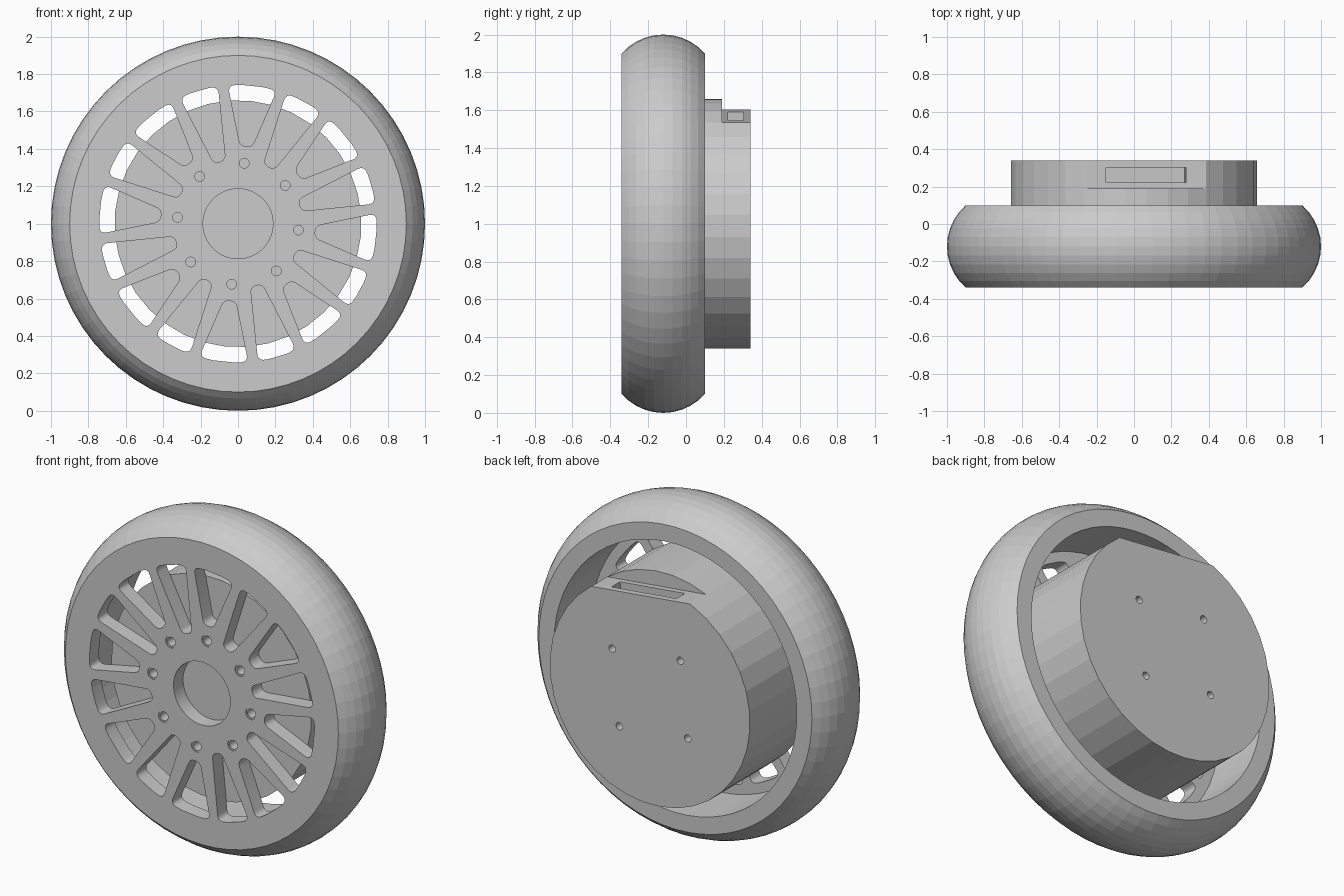
import bpy, bmesh, math
from mathutils import Vector, Matrix

if "Cube" in bpy.data.objects:
    bpy.data.objects.remove(bpy.data.objects["Cube"])

CZ = 1.0                      # axle height
TURN = math.radians(84)       # clocking of bolts, slots and motor


def add_object(name, bm):
    bmesh.ops.recalc_face_normals(bm, faces=bm.faces)
    me = bpy.data.meshes.new(name)
    bm.to_mesh(me)
    bm.free()
    ob = bpy.data.objects.new(name, me)
    bpy.context.collection.objects.link(ob)
    return ob


def lathe(name, profile, n, start=0.0, at=(0, 0, CZ), solid=False):
    """Revolve a (radius, y) profile around y: a closed ring, or a capped solid."""
    bm = bmesh.new()
    rings = [[bm.verts.new((at[0] + r * math.cos(start + k * math.tau / n), y + at[1],
                            at[2] + r * math.sin(start + k * math.tau / n)))
              for k in range(n)] for r, y in profile]
    pairs = list(zip(rings, rings[1:]))
    if solid:
        bm.faces.new(rings[0])
        bm.faces.new(rings[-1])
    else:
        pairs.append((rings[-1], rings[0]))
    for a, b in pairs:
        for k in range(n):
            j = (k + 1) % n
            bm.faces.new((a[k], a[j], b[j], b[k]))
    return add_object(name, bm)


def cylinder(name, r, y0, y1, n, start=0.0, at=(0, 0, CZ)):
    return lathe(name, [(r, y0), (r, y1)], n, start, at, solid=True)


def circle(r, n, c=(0, 0)):
    return [(c[0] + r * math.cos(k * math.tau / n), c[1] + r * math.sin(k * math.tau / n))
            for k in range(n)]


def rounded(pts, radii, steps=5):
    """Round the corners of a 2D polygon."""
    out = []
    for i, (p, r) in enumerate(zip(pts, radii)):
        p, a, b = Vector(p), Vector(pts[i - 1]), Vector(pts[(i + 1) % len(pts)])
        if r == 0:
            out.append(p)
            continue
        s, e = p + (a - p).normalized() * r, p + (b - p).normalized() * r
        for k in range(steps + 1):
            t = k / steps
            out.append(s * (1 - t) ** 2 + p * 2 * t * (1 - t) + e * t * t)
    return out


def slot(angle, half, inner, w):
    """Wedge-shaped opening pointing along angle."""
    R = 0.742
    arc = [(R * math.cos(half * f), R * math.sin(half * f)) for f in (-1, -0.4, 0.4, 1)]
    pts = rounded([(inner, w), (inner, -w)] + arc, [w * 0.95, w * 0.95, 0.04, 0, 0, 0.04])
    c, s = math.cos(angle), math.sin(angle)
    return [(x * c - y * s, x * s + y * c) for x, y in pts]


def cut(target, cutter):
    mod = target.modifiers.new("cut", 'BOOLEAN')
    mod.operation, mod.solver, mod.object = 'DIFFERENCE', 'EXACT', cutter
    bpy.context.view_layer.objects.active = target
    bpy.ops.object.modifier_apply(modifier=mod.name)
    bpy.data.objects.remove(cutter)


def box(name, centre, size, angle):
    """Box whose local z points along angle in the xz plane."""
    bm = bmesh.new()
    rot = Matrix.Rotation(math.pi / 2 - angle, 4, 'Y')
    bmesh.ops.create_cube(bm, size=1, matrix=Matrix.Translation((0, 0, CZ)) @ rot
                          @ Matrix.Translation(centre) @ Matrix.Diagonal((*size, 1)))
    return add_object(name, bm)


# Tyre: bulging tread between two flat sidewalls
R = 0.292
half = math.asin(0.22 / R)
tread = [(1 - R + R * math.cos(a), -0.12 + R * math.sin(a))
         for a in [-half + 2 * half * k / 10 for k in range(11)]]
lathe("tyre", [(0.85, -0.34)] + tread + [(0.85, 0.10)], 64)

# Rim barrel behind the spoked face
lathe("rim_barrel", [(0.80, -0.25), (0.85, -0.25), (0.85, 0.10), (0.80, 0.10)], 64)

# Spoked wheel face: one filled curve with all its openings
bolts = [TURN + k * math.pi / 4 for k in range(8)]
bolt_at = [(0.325 * math.cos(a), 0.325 * math.sin(a)) for a in bolts]
loops = [circle(0.85, 64), circle(0.187, 48)]
for a, p in zip(bolts, bolt_at):
    loops.append(circle(0.035, 20, p))
    loops.append(slot(a, math.radians(10.2), 0.415, 0.032))
    loops.append(slot(a + math.pi / 8, math.radians(8.2), 0.345, 0.032))
cu = bpy.data.curves.new("wheel_face", 'CURVE')
cu.dimensions, cu.fill_mode, cu.extrude = '2D', 'BOTH', 0.045
for pts in loops:
    sp = cu.splines.new('POLY')
    sp.points.add(len(pts) - 1)
    for q, p in zip(sp.points, pts):
        q.co = (p[0], p[1], 0, 1)
    sp.use_cyclic_u = True
face = bpy.data.objects.new("wheel_face", cu)
bpy.context.collection.objects.link(face)
face.location = (0, -0.295, CZ)
face.rotation_euler = (math.pi / 2, 0, 0)
bpy.context.view_layer.objects.active = face
face.select_set(True)
bpy.ops.object.convert(target='MESH')

# Stepped sleeves inside the bolt holes
for x, z in bolt_at:
    lathe("bolt_sleeve", [(0.026, -0.335), (0.035, -0.335), (0.035, -0.25), (0.026, -0.25)],
          20, at=(x, 0, CZ + z))

# Hub motor drum with a flat, a connector slot and four mounting holes
motor = cylinder("hub_motor", 0.66, -0.25, 0.34, 36, TURN)
cut(motor, box("flat_cutter", (0, 0.29, 0.773), (1.0, 0.2, 0.4), TURN))
cut(motor, box("slot_cutter", (0.005, 0.263, 0.56), (0.43, 0.08, 0.14), TURN))
for a in bolts[1::2]:
    cut(motor, cylinder("hole_cutter", 0.022, 0.24, 0.40, 16,
                        at=(0.32 * math.cos(a), 0, CZ + 0.32 * math.sin(a))))
